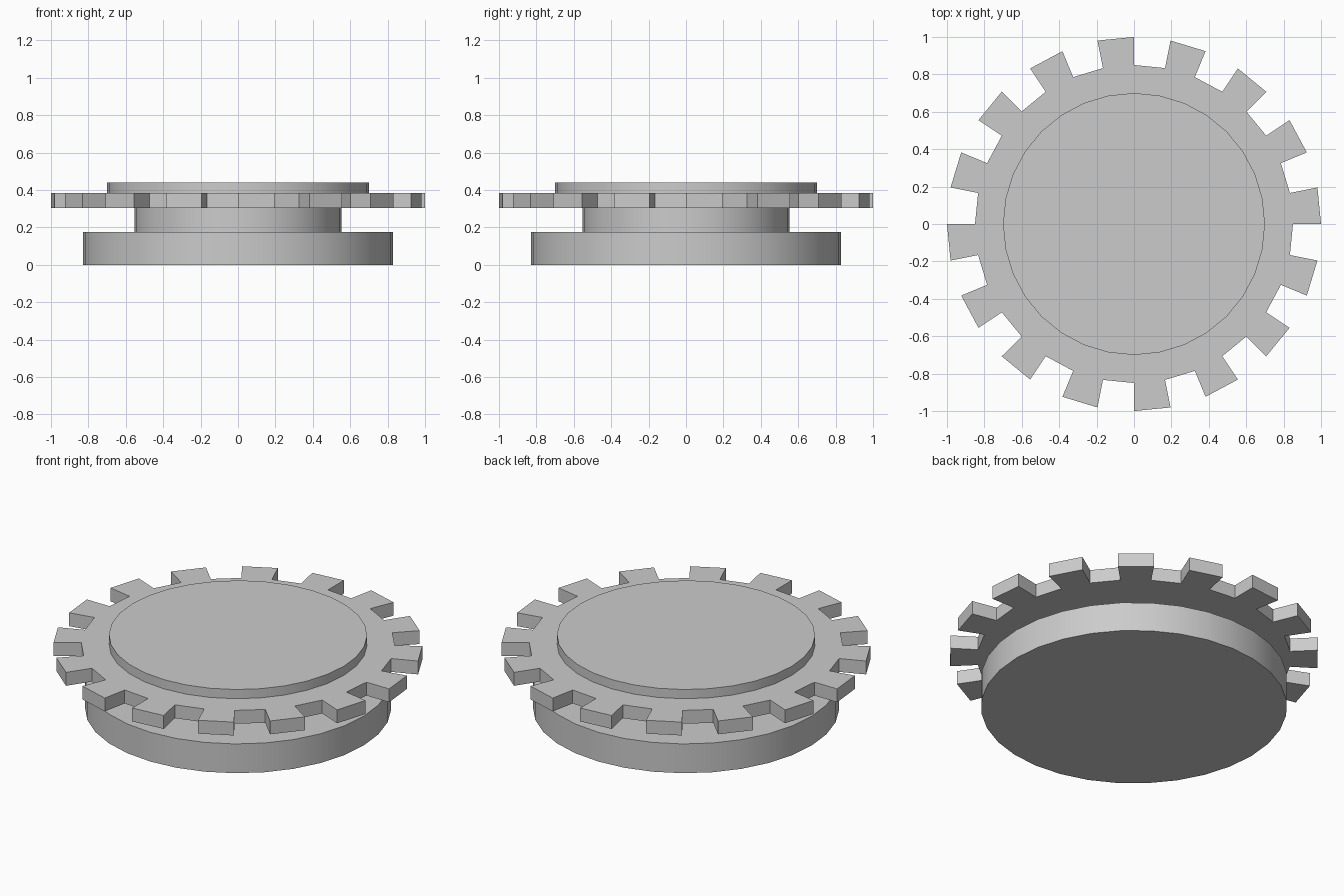
import bpy, bmesh
from math import cos, sin, pi, radians

if "Cube" in bpy.data.objects:
    bpy.data.objects.remove(bpy.data.objects["Cube"])

SIDES = 32
TEETH = 16


def prism(name, outline, z0, z1):
    """Extrude a closed outline between two heights."""
    bm = bmesh.new()
    face = bm.faces.new([bm.verts.new((x, y, z0)) for x, y in outline])
    ext = bmesh.ops.extrude_face_region(bm, geom=[face], use_keep_orig=True)
    top = [v for v in ext["geom"] if isinstance(v, bmesh.types.BMVert)]
    bmesh.ops.translate(bm, verts=top, vec=(0, 0, z1 - z0))
    bmesh.ops.recalc_face_normals(bm, faces=bm.faces)
    mesh = bpy.data.meshes.new(name)
    bm.to_mesh(mesh)
    bm.free()
    obj = bpy.data.objects.new(name, mesh)
    bpy.context.collection.objects.link(obj)
    bpy.ops.object.select_all(action="DESELECT")
    obj.select_set(True)
    bpy.context.view_layer.objects.active = obj
    bpy.ops.object.shade_smooth_by_angle(angle=radians(30))
    return obj


def polar(r, i):
    a = 2 * pi * i / SIDES
    return r * cos(a), r * sin(a)


def disc(name, r, z0, z1):
    return prism(name, [polar(r, i) for i in range(SIDES)], z0, z1)


# Stacked round parts
disc("base", 0.83, 0, 0.175)
disc("neck", 0.553, 0.175, 0.305)
disc("top_plate", 0.70, 0.385, 0.44)

# Toothed ring: each tooth spans one step, each gap the next
outline = []
for t in range(TEETH):
    a, b = 2 * t, 2 * t + 1
    outline += [polar(0.85, a), polar(1.0, a), polar(1.0, b), polar(0.85, b)]
prism("gear", outline, 0.305, 0.385)
